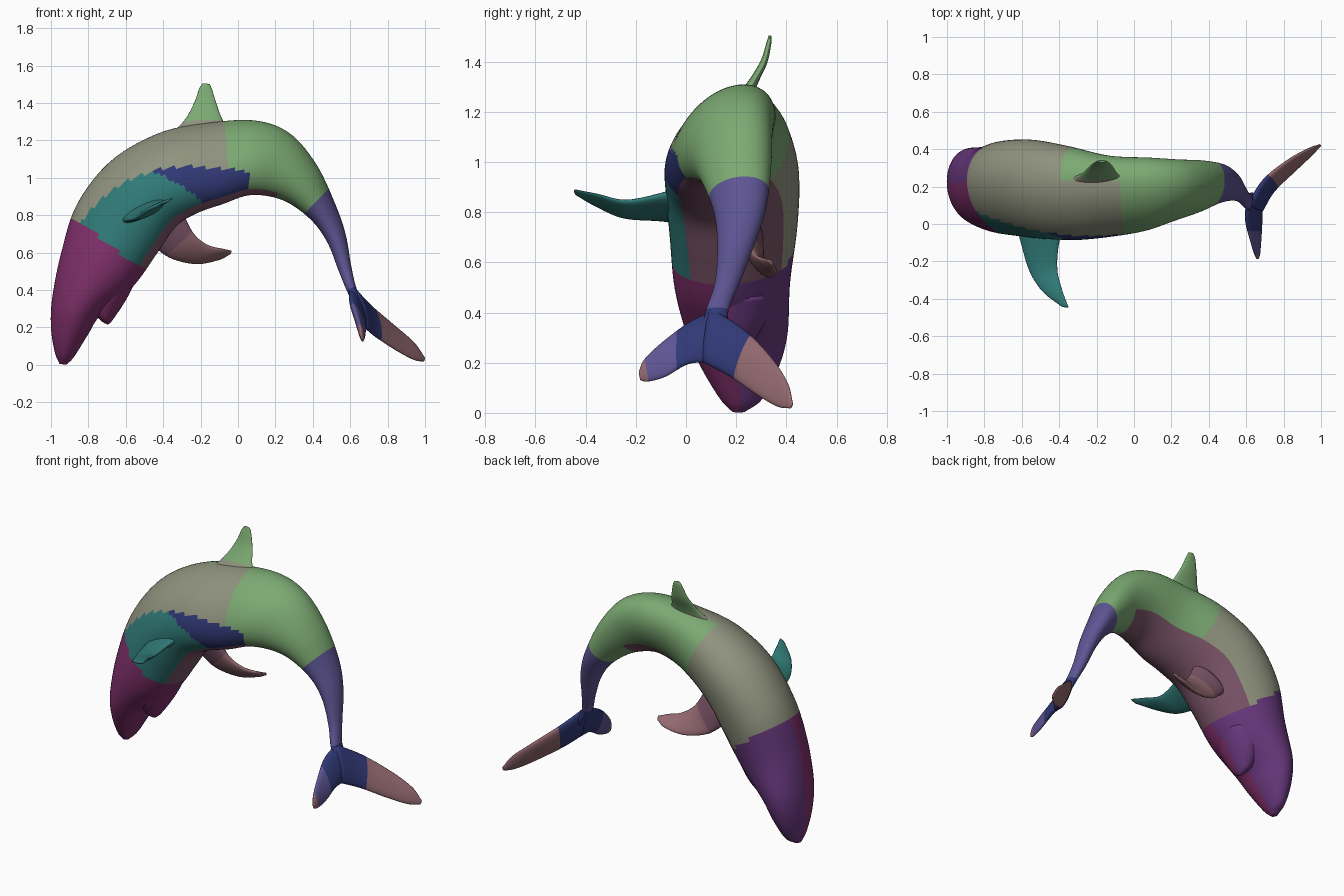
import bpy, bmesh, math
from mathutils import Vector as V

if "Cube" in bpy.data.objects:
    bpy.data.objects.remove(bpy.data.objects["Cube"])


def material(name, rgb):
    m = bpy.data.materials.new(name)
    m.diffuse_color = (*rgb, 1)
    m.use_nodes = True
    m.node_tree.nodes["Principled BSDF"].inputs["Base Color"].default_value = m.diffuse_color
    return m


MAG = material("magenta", (0.22, 0.03, 0.15))
PUR = material("purple", (0.14, 0.04, 0.21))
TEAL = material("teal", (0.03, 0.20, 0.19))
NAVY = material("navy", (0.03, 0.04, 0.18))
TAN = material("tan", (0.28, 0.29, 0.21))
GREEN = material("green", (0.20, 0.40, 0.17))
PLUM = material("plum", (0.20, 0.09, 0.14))
VIOLET = material("violet", (0.11, 0.09, 0.29))
PINK = material("pink", (0.29, 0.14, 0.16))


def spline(pts, t):
    """Catmull-Rom through vectors, t measured in stations."""
    n = len(pts) - 1
    i = min(int(t), n - 1)
    u = t - i
    b, c = pts[i], pts[i + 1]
    a = pts[i - 1] if i > 0 else b * 2 - c
    d = pts[i + 2] if i + 2 <= n else c * 2 - b
    return 0.5 * (2 * b + (c - a) * u + (2 * a - 5 * b + 4 * c - d) * u * u
                  + (3 * b - a - 3 * c + d) * u ** 3)


def loft(name, stations, mats, pick, sub=6, sides=40):
    """Skin of elliptical sections; each station is (edge A, edge B, half-width vector)."""
    cols = list(zip(*stations))
    n = (len(stations) - 1) * sub
    bm = bmesh.new()
    rings = []
    for k in range(n + 1):
        A, B, S = (spline(c, k / sub) for c in cols)
        mid, h = (A + B) / 2, (A - B) / 2
        rings.append([bm.verts.new(mid + h * math.cos(a) + S * math.sin(a))
                      for a in (2 * math.pi * j / sides for j in range(sides))])
    for k in range(n):
        for j in range(sides):
            q = (j + 1) % sides
            f = bm.faces.new((rings[k][j], rings[k][q], rings[k + 1][q], rings[k + 1][j]))
            f.material_index = mats.index(pick((k + .5) / sub, 2 * math.pi * (j + .5) / sides))
            f.smooth = True
    # rounded end caps
    for ring, near, last in ((rings[0], rings[1], 0), (rings[-1], rings[-2], n)):
        c = sum((v.co for v in ring), V()) / sides
        c2 = sum((v.co for v in near), V()) / sides
        tip = bm.verts.new(c + (c - c2) * 0.3)
        for j in range(sides):
            f = bm.faces.new((ring[j], ring[(j + 1) % sides], tip))
            f.material_index = mats.index(pick(last / sub, 2 * math.pi * (j + .5) / sides))
            f.smooth = True
    bmesh.ops.recalc_face_normals(bm, faces=bm.faces)
    me = bpy.data.meshes.new(name)
    bm.to_mesh(me)
    bm.free()
    for m in mats:
        me.materials.append(m)
    ob = bpy.data.objects.new(name, me)
    bpy.context.collection.objects.link(ob)
    return ob


def trunk(rows):
    """Rows: back x,z, belly x,z, centre y, half width, roll lean."""
    return [(V((dx, y + r, dz)), V((vx, y - r, vz)), V((0, math.sqrt(w * w - r * r), 0)))
            for dx, dz, vx, vz, y, w, r in rows]


def fin(name, lead, trail, thick, mats, pick):
    """Flat tapered blade between a leading and a trailing edge."""
    lead, trail = [V(p) for p in lead], [V(p) for p in trail]
    st = []
    for i, (a, b) in enumerate(zip(lead, trail)):
        lo, hi = max(i - 1, 0), min(i + 1, len(lead) - 1)
        span = (lead[hi] + trail[hi]) - (lead[lo] + trail[lo])
        st.append((a, b, span.cross(a - b).normalized() * thick[i]))
    return loft(name, st, mats, pick, sides=24)


# body: one arched skin from snout to tail stock
def body_colour(t, a):
    c, near = math.cos(a), math.sin(a) < 0
    if t < 4.6 + 0.15 * c:
        return MAG if near else PUR
    if t > 11.6:
        return NAVY if t > 15 else VIOLET
    if c < (-0.85 if near else -0.45) and t < 10.3:
        return PLUM
    if near and c < 0.8 - 0.27 * (t - 4.6) and t < 9:
        return TEAL if t < 6.7 - 0.8 * c else NAVY
    return TAN if t < 8.3 - (0 if near else 1.2) else GREEN


loft("body", trunk([
    (-0.955, 0.006, -0.915, 0.002, .21, .025, 0),
    (-0.98, 0.07, -0.875, 0.045, .22, .085, 0),
    (-1.0, 0.2, -0.80, 0.165, .215, .155, .01),
    (-0.993, 0.36, -0.735, 0.265, .205, .2, .02),
    (-0.945, 0.6, -0.56, 0.42, .185, .23, .03),
    (-0.86, 0.86, -0.43, 0.6, .19, .255, .05),
    (-0.68, 1.09, -0.33, 0.74, .185, .265, .06),
    (-0.42, 1.24, -0.22, 0.81, .165, .25, .07),
    (-0.15, 1.295, -0.08, 0.86, .15, .215, .08),
    (0.1, 1.305, 0.05, 0.905, .16, .195, .07),
    (0.28, 1.235, 0.17, 0.90, .18, .165, .05),
    (0.42, 1.07, 0.28, 0.86, .2, .14, .03),
    (0.52, 0.86, 0.40, 0.765, .215, .105, .02),
    (0.575, 0.7, 0.48, 0.65, .2, .075, .01),
    (0.605, 0.53, 0.535, 0.51, .165, .05, 0),
    (0.63, 0.42, 0.58, 0.40, .125, .045, 0),
    (0.66, 0.34, 0.62, 0.32, .115, .05, 0),
    (0.68, 0.24, 0.66, 0.23, .095, .03, 0)]),
    [MAG, PUR, TEAL, NAVY, TAN, GREEN, PLUM, VIOLET], body_colour, sub=10, sides=64)

# lower jaw, slightly parted from the snout
loft("lower_jaw", trunk([
    (-0.73, .232, -0.695, .215, .17, .025, 0),
    (-0.77, .285, -0.67, .24, .175, .075, 0),
    (-0.80, .38, -0.60, .345, .18, .135, 0),
    (-0.81, .50, -0.54, .46, .185, .165, 0)]),
    [MAG, PUR], lambda t, a: MAG if math.sin(a) < 0 else PUR)

# dorsal fin, leaning to the far side
fin("dorsal_fin",
    [(-.37, .225, 1.22), (-.285, .265, 1.31), (-.235, .31, 1.40), (-.208, .33, 1.475), (-.19, .335, 1.505)],
    [(-.04, .225, 1.24), (-.085, .265, 1.315), (-.115, .31, 1.395), (-.138, .33, 1.47), (-.15, .335, 1.50)],
    [.04, .02, .014, .01, .006], [TAN, GREEN], lambda t, a: TAN if t < .8 else GREEN)

# near pectoral fin
fin("near_flipper",
    [(-.63, .0, .76), (-.605, -.10, .77), (-.56, -.25, .78), (-.49, -.36, .825), (-.39, -.44, .87)],
    [(-.36, .0, .90), (-.40, -.10, .87), (-.41, -.24, .845), (-.385, -.35, .87), (-.35, -.445, .89)],
    [.05, .03, .02, .013, .006], [TEAL], lambda t, a: TEAL)

# far pectoral fin
fin("far_flipper",
    [(-.48, .29, .66), (-.37, .305, .575), (-.23, .335, .54), (-.11, .36, .56), (-.045, .35, .59)],
    [(-.30, .21, .82), (-.235, .235, .70), (-.16, .265, .64), (-.085, .29, .62), (-.035, .33, .61)],
    [.045, .03, .02, .014, .006], [PLUM, PINK], lambda t, a: PLUM if t < .8 else PINK)

# tail flukes
thick = [.03, .026, .02, .014, .006]
fin("far_fluke",
    [(.61, .10, .42), (.70, .24, .325), (.83, .345, .215), (.94, .405, .12), (.997, .425, .04)],
    [(.68, .07, .20), (.745, .175, .145), (.86, .285, .07), (.945, .365, .025), (.993, .415, .018)],
    thick, [NAVY, PINK], lambda t, a: NAVY if t < 1.1 else PINK)
fin("near_fluke",
    [(.61, .14, .42), (.60, .02, .365), (.625, -.085, .29), (.65, -.165, .215), (.66, -.188, .165)],
    [(.68, .10, .20), (.68, .01, .195), (.675, -.08, .145), (.668, -.15, .125), (.663, -.182, .13)],
    thick, [NAVY, VIOLET, PINK], lambda t, a: NAVY if t < 1.5 else VIOLET if t < 3 else PINK)
